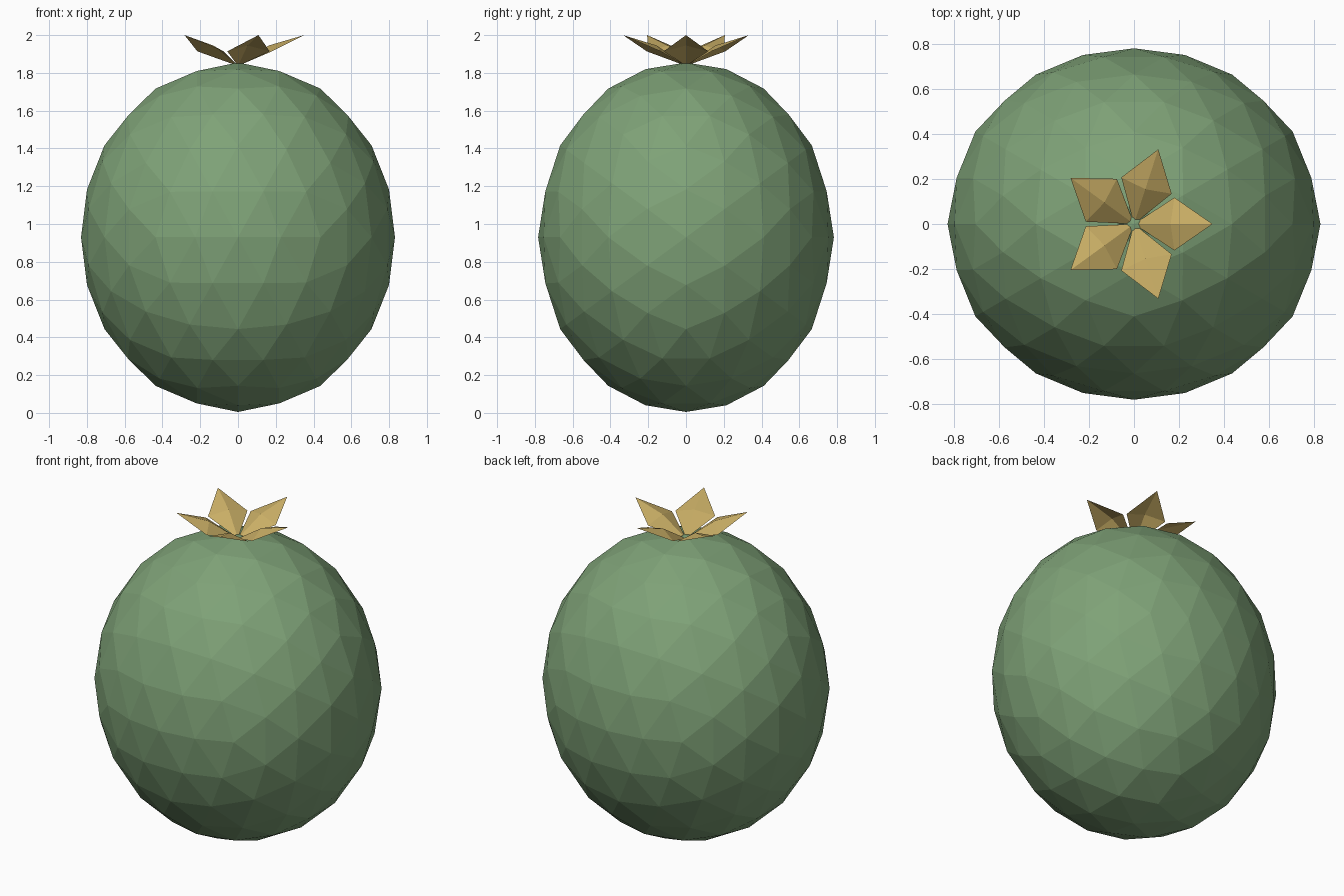
import bpy, bmesh, math
from mathutils import Matrix, Vector

if "Cube" in bpy.data.objects:
    bpy.data.objects.remove(bpy.data.objects["Cube"])


def material(name, rgb):
    m = bpy.data.materials.new(name)
    m.diffuse_color = (*rgb, 1)
    m.use_nodes = True
    m.node_tree.nodes["Principled BSDF"].inputs["Base Color"].default_value = m.diffuse_color
    return m


def add_object(name, bm, mat):
    me = bpy.data.meshes.new(name)
    bm.to_mesh(me)
    bm.free()
    me.materials.append(mat)
    ob = bpy.data.objects.new(name, me)
    bpy.context.collection.objects.link(ob)
    return ob


green = material("leaf green", (0.21, 0.36, 0.185))
straw = material("straw yellow", (0.58, 0.42, 0.13))

# Fruit body: faceted ball, turned so an icosahedron edge crosses each axis
bm = bmesh.new()
bmesh.ops.create_icosphere(bm, subdivisions=1, radius=1)
turn = math.pi / 2 - math.atan(2) / 2
bmesh.ops.rotate(bm, verts=bm.verts, matrix=Matrix.Rotation(turn, 3, 'Y'))
for _ in range(2):
    bmesh.ops.subdivide_edges(bm, edges=bm.edges[:], cuts=1, use_grid_fill=True)
    for v in bm.verts:
        v.co.normalize()
bmesh.ops.scale(bm, verts=bm.verts, vec=(0.831, 0.783, 0.925))
bmesh.ops.translate(bm, verts=bm.verts, vec=(0, 0, 0.93))
bmesh.ops.recalc_face_normals(bm, faces=bm.faces)
add_object("fruit_body", bm, green)

# Crown: five thin diamond sepals, each raised to a low peak in the middle
base, tip = Vector((0, 0, 1.837)), Vector((0.35, 0, 2.0))
left, right = Vector((0.18, 0.118, 1.914)), Vector((0.18, -0.118, 1.914))
peak = Vector((0.163, 0, 1.945))
for i in range(5):
    bm = bmesh.new()
    rot = Matrix.Rotation(i * math.tau / 5, 3, 'Z')
    c, *rim = [bm.verts.new(rot @ p) for p in (peak, base, right, tip, left)]
    for k in range(4):
        bm.faces.new((c, rim[k], rim[(k + 1) % 4]))
    add_object(f"sepal_{i + 1}", bm, straw)
